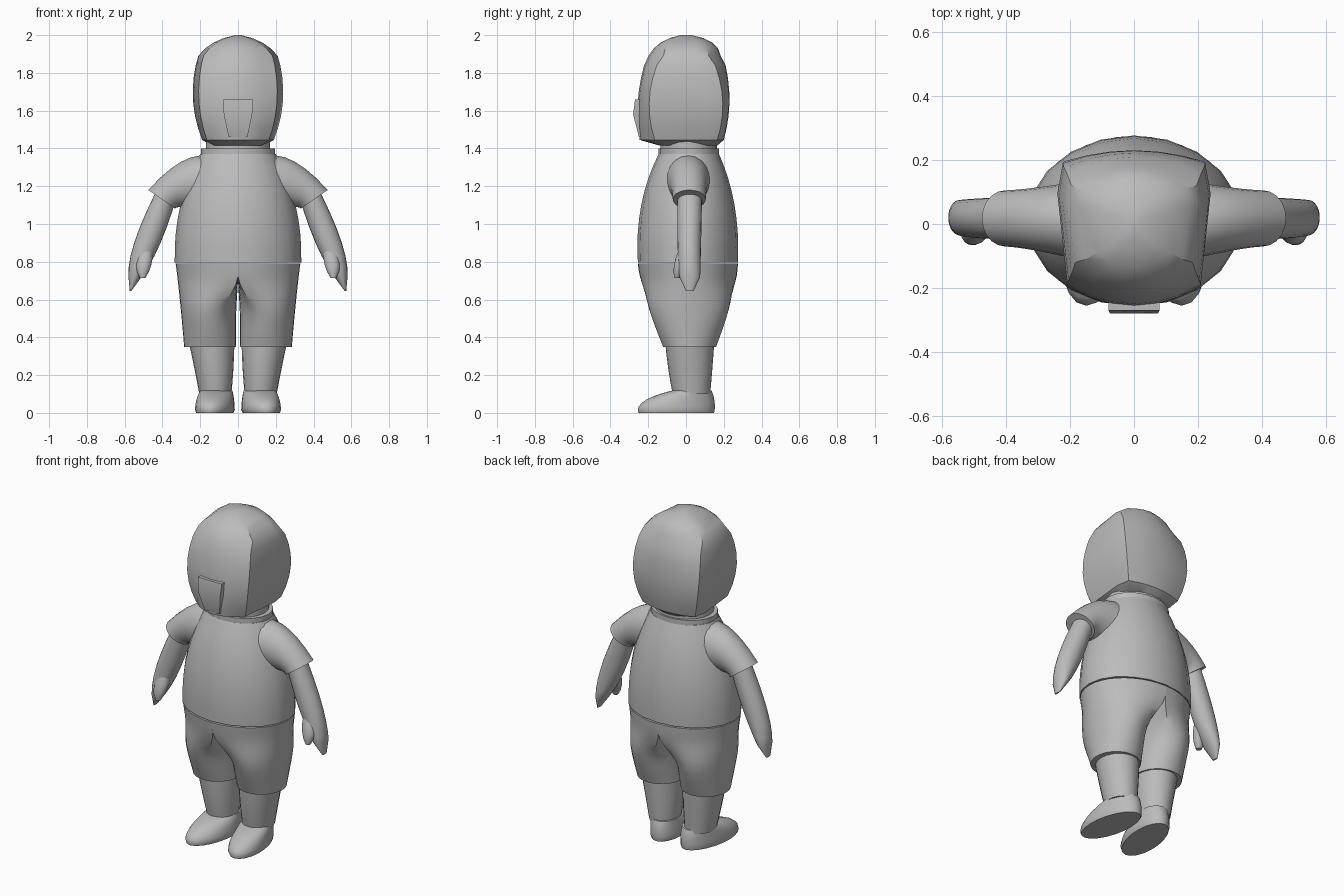
import bpy, bmesh, math

if "Cube" in bpy.data.objects:
    bpy.data.objects.remove(bpy.data.objects["Cube"], do_unlink=True)

grey = bpy.data.materials.new("plain grey")
grey.use_nodes = True
grey.diffuse_color = (0.5, 0.5, 0.5, 1)
grey.node_tree.nodes["Principled BSDF"].inputs["Base Color"].default_value = grey.diffuse_color


def loft(name, rings, mirror=False, angle=35):
    """Skin a list of equal rings, cap both ends, optionally mirror in x."""
    bm = bmesh.new()
    rows = [[bm.verts.new(point) for point in ring] for ring in rings]
    for lower, upper in zip(rows, rows[1:]):
        for i in range(len(lower)):
            bm.faces.new((lower[i - 1], lower[i], upper[i], upper[i - 1]))
    bm.faces.new(rows[0])
    bm.faces.new(rows[-1])
    bmesh.ops.recalc_face_normals(bm, faces=bm.faces)
    mesh = bpy.data.meshes.new(name)
    bm.to_mesh(mesh)
    bm.free()
    mesh.materials.append(grey)
    obj = bpy.data.objects.new(name, mesh)
    bpy.context.collection.objects.link(obj)
    bpy.ops.object.select_all(action="DESELECT")
    obj.select_set(True)
    bpy.context.view_layer.objects.active = obj
    if mirror:
        modifier = obj.modifiers.new("Mirror", "MIRROR")
        modifier.use_mirror_merge = False
        bpy.ops.object.modifier_apply(modifier=modifier.name)
    bpy.ops.object.shade_smooth_by_angle(angle=math.radians(angle))


def sweep(start, middle, end, steps=6):
    """Sections on a smooth curve through three key sections."""
    sections = []
    for step in range(steps + 1):
        t = step / steps
        weights = ((1 - t) * (1 - 2 * t), 4 * t * (1 - t), t * (2 * t - 1))
        sections.append([sum(weight * value for weight, value in zip(weights, values))
                         for values in zip(start, middle, end)])
    return sections


def turn(sides):
    """Cosine and sine for each corner of a regular ring."""
    angles = [math.tau * i / sides - math.pi for i in range(sides)]
    return [(math.cos(angle), math.sin(angle)) for angle in angles]


def oval(x_a, z_a, x_b, z_b, front, back, sides=20):
    """Oval ring spanning two points in x-z and a range in y."""
    return [((x_a + x_b) / 2 + (x_b - x_a) / 2 * cos,
             (front + back) / 2 + (back - front) / 2 * sin,
             (z_a + z_b) / 2 + (z_b - z_a) / 2 * cos) for cos, sin in turn(sides)]


def level(z, inner, outer, front, back):
    return oval(inner, z, outer, z, front, back)


def centred(z, width, front, back):
    return level(z, -width, width, front, back)


# Shirt body, collar and neck
shirt = sweep((0.797, 0.335, -0.255, 0.275), (1.1, 0.305, -0.237, 0.257),
              (1.37, 0.2, -0.145, 0.175), steps=8)
loft("shirt", [centred(*section) for section in shirt])
loft("collar", [centred(z, 0.197, -0.145, 0.175) for z in (1.35, 1.4)])
loft("neck", [centred(z, 0.17, -0.135, 0.165) for z in (1.38, 1.46)])

# Sleeves, ending in a slanted cuff
sleeve = sweep((0.12, 1.08, 0.15, 1.36, -0.12, 0.14),
               (0.29, 1.09, 0.3, 1.33, -0.085, 0.115),
               (0.33, 1.08, 0.475, 1.18, -0.07, 0.105))
loft("sleeves", [oval(*section) for section in sleeve], mirror=True)

# Bare arms with flattened hands and thumbs
arm = sweep((1.16, 0.32, 0.44, -0.045, 0.085), (0.9, 0.41, 0.55, -0.045, 0.08),
            (0.72, 0.51, 0.58, -0.035, 0.075))
fingertip = (0.645, 0.565, 0.573, 0, 0.04)
loft("arms", [level(*section) for section in arm + [fingertip]], mirror=True)
thumb = sweep((0.86, 0.45, 0.52, -0.04, 0.03), (0.78, 0.46, 0.54, -0.064, 0),
              (0.715, 0.49, 0.52, -0.062, -0.03), steps=4)
loft("thumbs", [level(*section) for section in thumb], mirror=True)


# Shorts: a half oval at the waist blends into a round leg
def shorts_ring(z, width, front, back):
    blend = min(max((0.73 - z) / 0.22, 0), 1)
    blend *= blend * (3 - 2 * blend)
    middle, depth = (front + back) / 2, (back - front) / 2
    ring = []
    for cos, sin in turn(30):
        angle = math.atan2(sin, cos)
        if cos > -0.499:
            x = width * math.cos(angle * 0.75)
            side = math.sin(angle * 0.75)
        else:
            x = 0
            side = math.copysign(3 - 3 * abs(angle) / math.pi, sin)
        leg_x = 0.01 + (width - 0.01) * (1 + cos) / 2
        ring.append((x + (leg_x - x) * blend,
                     middle + depth * (side + (sin - side) * blend), z))
    return ring


shorts = sweep((0.79, 0.33, -0.255, 0.275), (0.6, 0.308, -0.213, 0.243),
               (0.35, 0.285, -0.122, 0.16), steps=10)
loft("shorts", [shorts_ring(*section) for section in shorts], mirror=True, angle=45)

# Lower legs
calf = sweep((0.4, 0.018, 0.265, -0.112, 0.152), (0.24, 0.024, 0.232, -0.095, 0.14),
             (0.1, 0.035, 0.205, -0.07, 0.128), steps=4)
loft("lower_legs", [level(*section) for section in calf], mirror=True)


# Shoes, toes turned slightly outwards
def shoe_ring(*section):
    return [(x - 0.13 * (y + 0.05), y, z) for x, y, z in level(*section)]


sole = (0, 0.028, 0.218, -0.25, 0.148)
upper = sweep((0.015, 0.02, 0.224, -0.255, 0.152), (0.07, 0.026, 0.22, -0.21, 0.15),
              (0.118, 0.04, 0.21, -0.075, 0.135))
loft("shoes", [shoe_ring(*section) for section in [sole] + upper], mirror=True)


# Head: curved face and back between crisp-edged side panels
def head_ring(z, width, front, back, panel):
    bend = [k / 3 for k in range(4)]
    face = [(0.87 * width * k, front - (panel + front) * k * k) for k in bend]
    rear = [(0.93 * width * k, back + (panel - back) * k * k) for k in bend]
    half = face + [(width, panel / 2)] + rear[::-1]
    return [(x, y, z) for x, y in half + [(-x, y) for x, y in half[-2:0:-1]]]


chin = (1.415, 0.14, -0.14, 0.165, 0.11)
cheeks = sweep((1.445, 0.19, -0.245, 0.2, 0.165), (1.64, 0.237, -0.256, 0.23, 0.195),
               (1.84, 0.224, -0.222, 0.21, 0.155))
crown = sweep((1.89, 0.21, -0.198, 0.184, 0.12), (1.96, 0.13, -0.135, 0.14, 0.09),
              (2, 0.015, -0.03, 0.03, 0.02), steps=4)
loft("head", [head_ring(*section) for section in [chin] + cheeks + crown], angle=28)


# Nose: a broad raised block tapering down into the chin
def nose_ring(z, width, front):
    return [(x, y, z) for x, y in ((-width, -0.22), (width, -0.22),
                                   (width, front), (-width, front))]


loft("nose", [nose_ring(*section) for section in (
    (1.46, 0.05, -0.249), (1.58, 0.075, -0.28), (1.66, 0.08, -0.27))])
